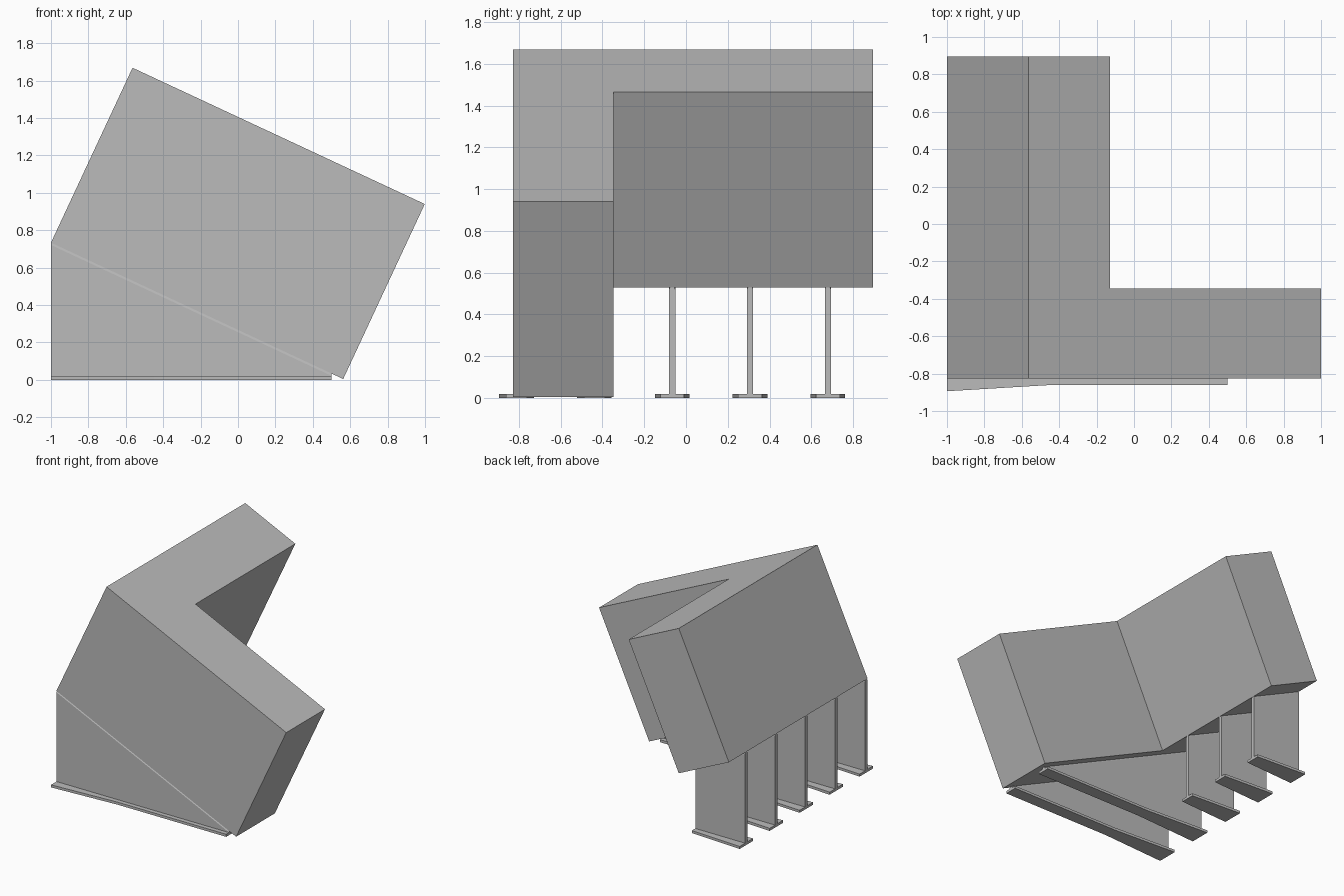
import bpy, bmesh, math

if "Cube" in bpy.data.objects:
    bpy.data.objects.remove(bpy.data.objects["Cube"])

TILT = math.radians(25)
SLOPE = math.tan(TILT)

grey = bpy.data.materials.new("concrete_grey")
grey.diffuse_color = (0.5, 0.5, 0.5, 1)
grey.use_nodes = True
grey.node_tree.nodes["Principled BSDF"].inputs["Base Color"].default_value = grey.diffuse_color


def finish(name, bm):
    bmesh.ops.recalc_face_normals(bm, faces=bm.faces)
    me = bpy.data.meshes.new(name)
    bm.to_mesh(me)
    bm.free()
    me.materials.append(grey)
    ob = bpy.data.objects.new(name, me)
    bpy.context.collection.objects.link(ob)
    return ob


def loft(name, rings):
    """Closed solid through rings with equal point counts."""
    bm = bmesh.new()
    vs = [[bm.verts.new(p) for p in r] for r in rings]
    n = len(rings[0])
    for a, b in zip(vs, vs[1:]):
        for i in range(n):
            j = (i + 1) % n
            bm.faces.new((a[i], a[j], b[j], b[i]))
    bm.faces.new(vs[0])
    bm.faces.new(vs[-1])
    return finish(name, bm)


def under(x):
    """Height of the block's sloping underside."""
    return 0.733 - (x + 1) * SLOPE


# L-shaped block, tilted about its left lower edge
LENGTH, HEIGHT, THICK = 1.724, 1.032, 0.481
Y0, Y1 = -0.827, 0.895
plan = [(0, Y0), (LENGTH, Y0), (LENGTH, Y0 + THICK),
        (THICK, Y0 + THICK), (THICK, Y1), (0, Y1)]


def tilted(u, y, h):
    return (-1 + u * math.cos(TILT) + h * math.sin(TILT), y,
            0.733 - u * math.sin(TILT) + h * math.cos(TILT))


loft("tilted_block", [[tilted(u, y, h) for u, y in plan] for h in (0, HEIGHT)])


# Fin supports: upright web with a narrowed top rim, on a tapered foot
def support(y, x_end, label):
    def ring(half, drop):
        a, b = -1, x_end
        return [(a, y - half, under(a) - drop), (b, y - half, under(b) - drop),
                (b, y + half, under(b) - drop), (a, y + half, under(a) - drop)]
    w = 0.015
    base = [(-1, y - w, 0.005), (x_end, y - w, 0.005),
            (x_end, y + w, 0.005), (-1, y + w, 0.005)]
    loft("web_" + label, [base, ring(w, 0.012), ring(0.009, 0.0)])

    def half(x):
        return max(0.05, 0.083 - (x + 1) * 0.06)
    xs = [-1] + ([-0.45] if x_end > -0.45 else []) + [x_end]
    outline = [(x, y - half(x)) for x in xs] + [(x, y + half(x)) for x in reversed(xs)]
    loft("foot_" + label, [[(x, yy, z) for x, yy in outline] for z in (0, 0.02)])


for i in range(5):
    support(-0.811 + i * 0.3725, 0.5 if i < 2 else -0.567, str(i + 1))
